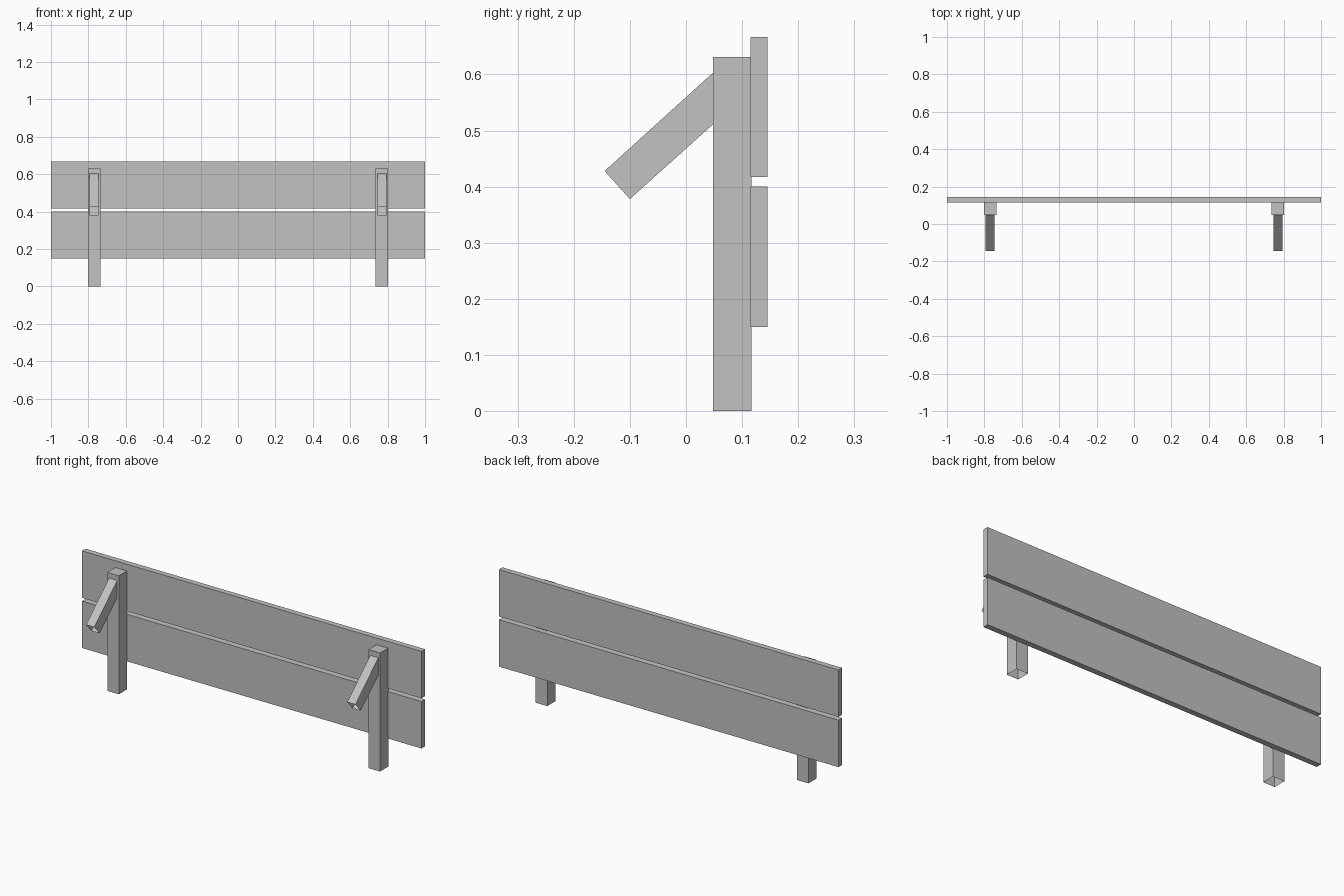
import bpy

cube = bpy.data.objects.get("Cube")
if cube:
    bpy.data.objects.remove(cube, do_unlink=True)

GREY = (0.54, 0.54, 0.54, 1)
mat = bpy.data.materials.new("plain grey")
mat.use_nodes = True
mat.diffuse_color = GREY
mat.node_tree.nodes["Principled BSDF"].inputs["Base Color"].default_value = GREY


def extrude_profile(name, profile, x_center, width, open_edges=()):
    """Extrude a clockwise (y, z) profile along x, leaving chosen edges open."""
    n = len(profile)
    verts = [(x_center + s * width / 2, y, z) for s in (-1, 1) for y, z in profile]
    faces = [tuple(reversed(range(n))), tuple(range(n, 2 * n))]
    for i in range(n):
        if i not in open_edges:
            j = (i + 1) % n
            faces.append((i, j, n + j, n + i))
    mesh = bpy.data.meshes.new(name)
    mesh.from_pydata(verts, [], faces)
    mesh.materials.append(mat)
    obj = bpy.data.objects.new(name, mesh)
    bpy.context.collection.objects.link(obj)
    return obj


def rect(y0, y1, z0, z1):
    return [(y0, z0), (y1, z0), (y1, z1), (y0, z1)]


# Two long planks
extrude_profile("lower_plank", rect(0.115, 0.145, 0.15, 0.40), 0, 2)
extrude_profile("upper_plank", rect(0.115, 0.145, 0.417, 0.667), 0, 2)

# Hollow-ended posts and slanted braces, one pair per side
brace = [(-0.145, 0.428), (-0.10, 0.378), (0.048, 0.511), (0.048, 0.603)]
for side, sign in (("left", 1), ("right", -1)):
    x = sign * 0.769
    extrude_profile(side + "_post", rect(0.048, 0.117, 0, 0.631), x, 0.068, (0,))
    extrude_profile(side + "_brace", brace, x, 0.048, (0, 2))
